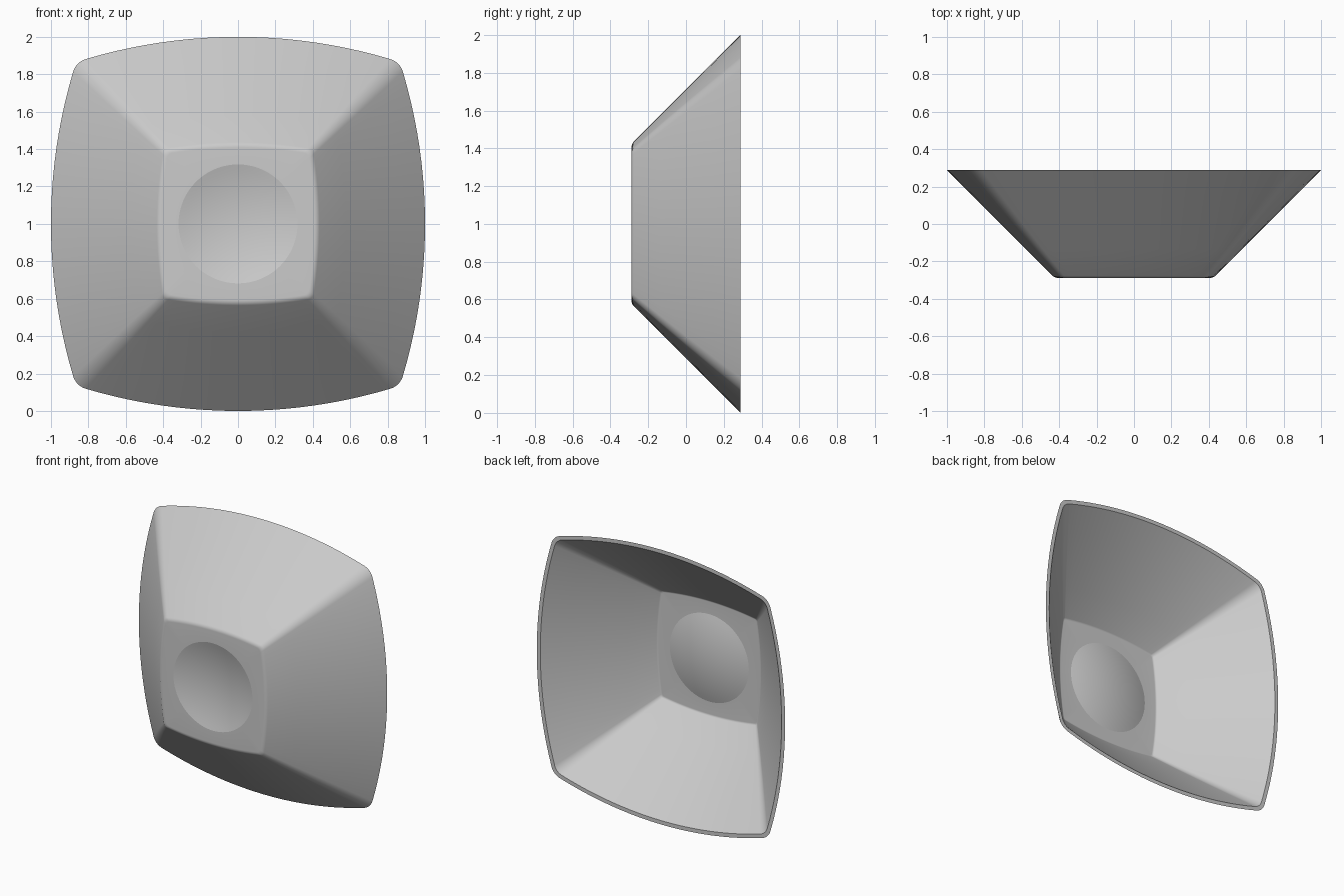
import bpy, bmesh
from math import sin, cos, tan, asin, sqrt, pi, radians

cube = bpy.data.objects.get("Cube")
if cube:
    bpy.data.objects.remove(cube, do_unlink=True)

HALF_DEPTH = 0.288      # rim at +y, base at -y
RIM = 1.0               # half width at the rim
BASE = RIM - 2 * HALF_DEPTH   # walls slope at 45 degrees
BULGE = 1.85            # distance from the middle to each side arc's centre
WALL = 0.02
DIMPLE = 0.318
DIMPLE_DEPTH = 0.045
SIDE_STEPS, CORNER_STEPS = 20, 10


def outline(half, corner):
    """Square with bowed sides and rounded corners, as (x, z) points."""
    R = half + BULGE
    c = (sqrt(2 * (R - corner) ** 2 - BULGE ** 2) - BULGE) / 2
    t = asin(c / (R - corner))
    quarter = []
    for i in range(SIDE_STEPS):
        a = -t + 2 * t * i / SIDE_STEPS
        quarter.append((R * sin(a), R * cos(a) - BULGE))
    for i in range(CORNER_STEPS):
        a = t + (pi / 2 - 2 * t) * i / CORNER_STEPS
        quarter.append((c + corner * sin(a), c + corner * cos(a)))
    points = []
    for _ in range(4):
        points += quarter
        quarter = [(z, -x) for x, z in quarter]
    return points


def circle(radius):
    """Circle whose points line up with those of the outline."""
    points = []
    for x, z in outline(BASE, 0.035):
        k = radius / sqrt(x * x + z * z)
        points.append((x * k, z * k))
    return points


def skin(bm, rim, base, y_base, fillet, thin):
    """One side of the shell, from the rim to the middle of the dimple."""
    rings = []

    def add(points, y):
        rings.append([bm.verts.new((x, y, z + 1)) for x, z in points])

    def wall_ring(half, y):
        f = (half - base) / (rim - base)
        add(outline(half, 0.037 + 0.063 * max(f, 0) - thin), y)

    # sloping wall
    cut = fillet * tan(pi / 8)
    start = base + cut * cos(pi / 4)
    for i in range(5):
        f = i / 4
        wall_ring(rim + (start - rim) * f,
                  HALF_DEPTH + (y_base + cut * sin(pi / 4) - HALF_DEPTH) * f)
    # rounded edge into the base
    for i in range(1, 7):
        a = pi / 4 * (1 - i / 6)
        wall_ring(base - cut + fillet * sin(a), y_base + fillet * (1 - cos(a)))
    # round dimple, a shallow spherical cap
    for i in range(10):
        f = 1 - i / 10
        add(circle(DIMPLE * f), y_base + DIMPLE_DEPTH * (1 - f * f))
    pole = bm.verts.new((0, y_base + DIMPLE_DEPTH, 1))
    n = len(rings[0])
    for r, s in zip(rings, rings[1:]):
        for i in range(n):
            j = (i + 1) % n
            bm.faces.new((r[i], r[j], s[j], s[i]))
    for i in range(n):
        bm.faces.new((rings[-1][i], rings[-1][(i + 1) % n], pole))
    return rings[0]


# Shell: outer skin, inner skin and a flat rim between them
bm = bmesh.new()
inset = WALL * sqrt(2)
outer = skin(bm, RIM, BASE, -HALF_DEPTH, 0.04, 0)
inner = skin(bm, RIM - inset, BASE - inset + WALL, WALL - HALF_DEPTH, 0.02, 0.015)
for i in range(len(outer)):
    j = (i + 1) % len(outer)
    bm.faces.new((outer[i], outer[j], inner[j], inner[i]))
bmesh.ops.recalc_face_normals(bm, faces=bm.faces)

mesh = bpy.data.meshes.new("dish")
bm.to_mesh(mesh)
bm.free()
dish = bpy.data.objects.new("dish", mesh)
bpy.context.collection.objects.link(dish)

# Plain grey
GREY = (0.6, 0.6, 0.6, 1)
mat = bpy.data.materials.new("light grey")
mat.use_nodes = True
mat.diffuse_color = GREY
mat.node_tree.nodes["Principled BSDF"].inputs["Base Color"].default_value = GREY
mesh.materials.append(mat)

bpy.ops.object.select_all(action="DESELECT")
dish.select_set(True)
bpy.context.view_layer.objects.active = dish
bpy.ops.object.shade_smooth_by_angle(angle=radians(10))
